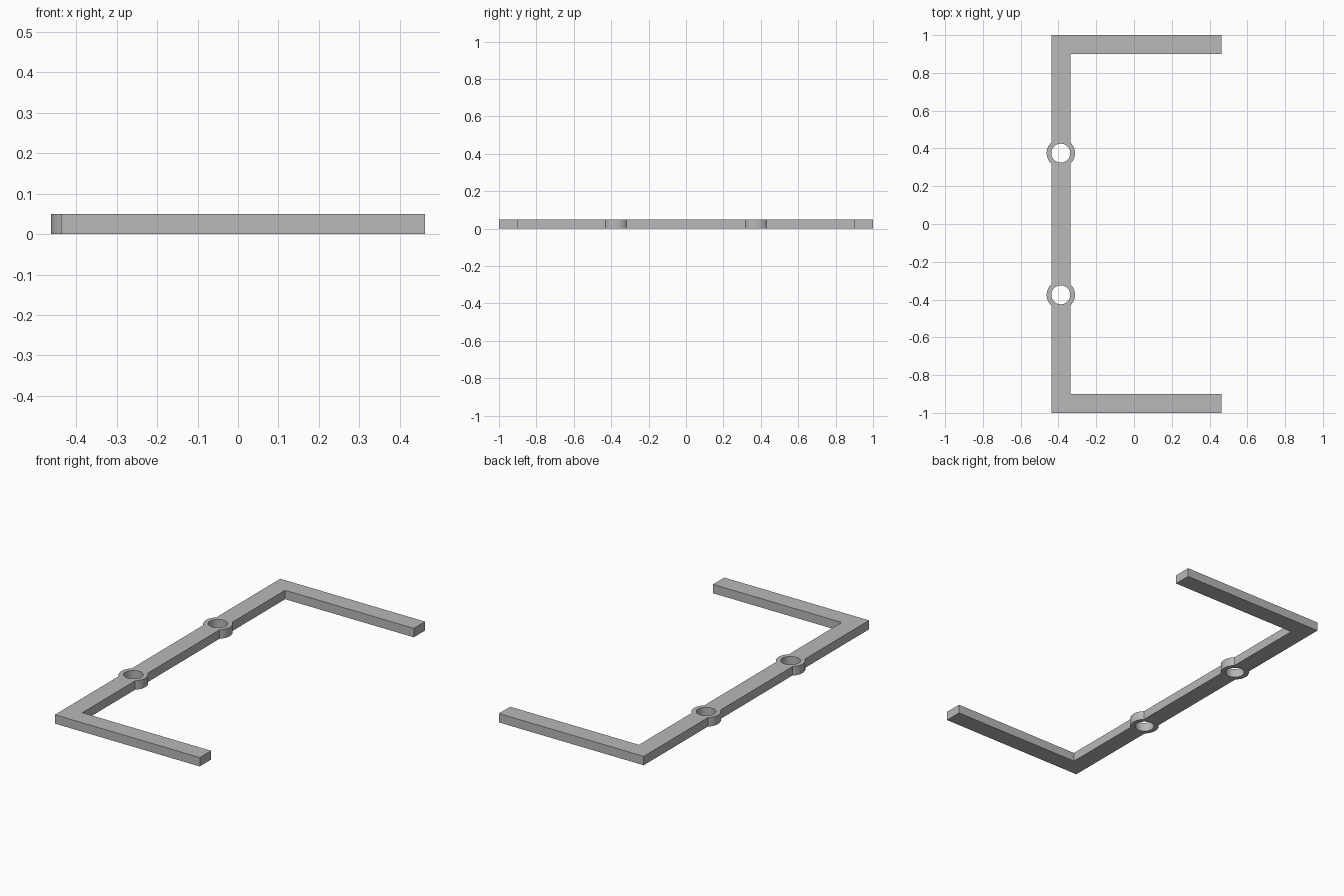
import bpy, bmesh, math

cube = bpy.data.objects.get("Cube")
if cube:
    bpy.data.objects.remove(cube, do_unlink=True)

# Main dimensions
HEIGHT, BAR = 0.05, 0.10
LEFT, RIGHT, HALF_LEN = -0.4375, 0.4625, 1.0
INNER = LEFT + BAR
SPINE_X, BOSS_Y = LEFT + BAR / 2, 0.375
BOSS_R, HOLE_R = 0.075, 0.05

grey = bpy.data.materials.new("light_grey")
grey.use_nodes = True
colour = (0.48, 0.48, 0.48, 1)
grey.diffuse_color = colour
grey.node_tree.nodes["Principled BSDF"].inputs["Base Color"].default_value = colour


def arc(cy, radius, start, end, steps):
    """Points on an arc centred on the spine at height cy along y."""
    angles = [start + (end - start) * i / steps for i in range(steps + 1)]
    return [(SPINE_X + radius * math.cos(a), cy + radius * math.sin(a)) for a in angles]


# Bracket outline: arms, inner spine edge with bosses, outer spine edge with bosses
meet = math.acos(BAR / 2 / BOSS_R)
inside = [p for cy in (-BOSS_Y, BOSS_Y) for p in arc(cy, BOSS_R, -meet, meet, 20)]
outside = [p for cy in (BOSS_Y, -BOSS_Y)
           for p in arc(cy, BOSS_R, math.pi - meet, math.pi + meet, 20)]
arm_in = HALF_LEN - BAR
outline = [(LEFT, -HALF_LEN), (RIGHT, -HALF_LEN), (RIGHT, -arm_in), (INNER, -arm_in),
           *inside,
           (INNER, arm_in), (RIGHT, arm_in), (RIGHT, HALF_LEN), (LEFT, HALF_LEN),
           *outside]
holes = [arc(cy, HOLE_R, 0, math.tau, 64)[:-1] for cy in (-BOSS_Y, BOSS_Y)]

# Filled, extruded profile with two through holes
curve = bpy.data.curves.new("bracket_profile", "CURVE")
curve.dimensions = "2D"
curve.fill_mode = "BOTH"
curve.extrude = HEIGHT / 2
for loop in [outline, *holes]:
    spline = curve.splines.new("POLY")
    spline.points.add(len(loop) - 1)
    for point, (x, y) in zip(spline.points, loop):
        point.co = (x, y, 0, 1)
    spline.use_cyclic_u = True

helper = bpy.data.objects.new("bracket_profile", curve)
bpy.context.collection.objects.link(helper)
bpy.context.view_layer.update()
mesh = bpy.data.meshes.new_from_object(
    helper.evaluated_get(bpy.context.evaluated_depsgraph_get()))
bpy.data.objects.remove(helper, do_unlink=True)

# Weld caps to walls and stand the bracket on the ground
bm = bmesh.new()
bm.from_mesh(mesh)
bmesh.ops.remove_doubles(bm, verts=bm.verts, dist=0.0001)
bmesh.ops.translate(bm, verts=bm.verts, vec=(0, 0, HEIGHT / 2))
bmesh.ops.recalc_face_normals(bm, faces=bm.faces)
bm.to_mesh(mesh)
bm.free()

mesh.name = "bracket"
mesh.materials.clear()
mesh.materials.append(grey)
bracket = bpy.data.objects.new("bracket", mesh)
bpy.context.collection.objects.link(bracket)
bpy.ops.object.select_all(action="DESELECT")
bracket.select_set(True)
bpy.context.view_layer.objects.active = bracket
bpy.ops.object.shade_smooth_by_angle(angle=math.radians(30))
